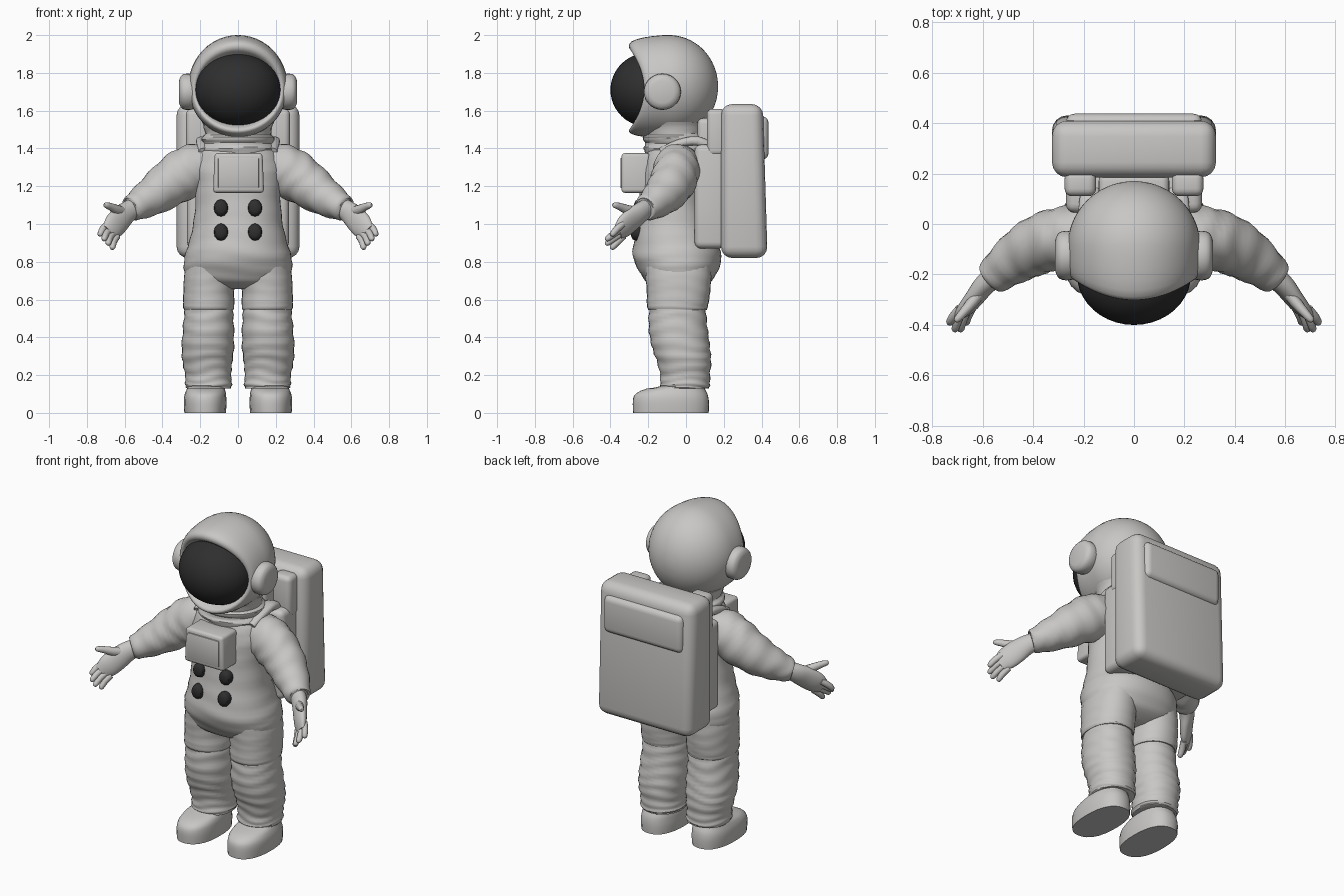
import bpy, bmesh, math
from mathutils import Vector, Matrix


def material(name, rgb):
    m = bpy.data.materials.new(name)
    m.diffuse_color = (*rgb, 1)
    return m


SUIT = material("suit_grey", (0.58, 0.57, 0.555))
DARK = material("dark_glass", (0.028, 0.028, 0.029))


def finish(name, bm, mat, mirror=False, angle=40):
    bmesh.ops.recalc_face_normals(bm, faces=bm.faces)
    me = bpy.data.meshes.new(name)
    bm.to_mesh(me)
    bm.free()
    me.materials.append(mat)
    ob = bpy.data.objects.new(name, me)
    bpy.context.collection.objects.link(ob)
    bpy.ops.object.select_all(action='DESELECT')
    bpy.context.view_layer.objects.active = ob
    ob.select_set(True)
    bpy.ops.object.shade_smooth_by_angle(angle=math.radians(angle))
    if mirror:
        mod = ob.modifiers.new("mirror", 'MIRROR')
        mod.use_mirror_merge = False
    return ob


def resample(st, sub):
    """Smooth interpolation between stations."""
    out = []
    for i in range(len(st) - 1):
        p0, p1, p2, p3 = (st[max(0, min(len(st) - 1, i + k))] for k in (-1, 0, 1, 2))
        for s in range(sub):
            t = s / sub
            out.append([b + 0.5 * t * (c - a + t * (2 * a - 5 * b + 4 * c - d + t * (3 * (b - c) + d - a)))
                        for a, b, c, d in zip(p0, p1, p2, p3)])
    return out + [list(st[-1])]


def loft(name, stations, ref=(1, 0, 0), sub=4, seg=28, mat=SUIT, mirror=False,
         power=2.0, fold=0.0, freq=2.0, bend=None, fixed=None, angle=40):
    """Rings (x, y, z, radius_a, radius_b) joined into a closed skin, with optional cloth folds."""
    st = resample(stations, sub)
    pts = [Vector(s[:3]) for s in st]
    bm = bmesh.new()
    rings = []
    for i, s in enumerate(st):
        t = Vector(fixed) if fixed else (pts[min(i + 1, len(pts) - 1)] - pts[max(i - 1, 0)]).normalized()
        r = Vector(ref)
        u = (r - t * r.dot(t)).normalized()
        v = t.cross(u)
        ring = []
        for k in range(seg):
            a = 2 * math.pi * k / seg
            c, d = math.cos(a), math.sin(a)
            sq = (abs(c) ** power + abs(d) ** power) ** (-1 / power)
            w = math.sin(freq * i + 1.3 * math.sin(2 * a + 0.25 * i) + 0.9 * math.cos(3 * a))
            q = sq * (1 + fold * w)
            p = pts[i] + u * (c * s[3] * q) + v * (d * s[4] * q)
            ring.append(bm.verts.new(bend(p) if bend else p))
        rings.append(ring)
    for r0, r1 in zip(rings, rings[1:]):
        for k in range(seg):
            n = (k + 1) % seg
            bm.faces.new((r0[k], r0[n], r1[n], r1[k]))
    bm.faces.new(rings[0])
    bm.faces.new(rings[-1])
    return finish(name, bm, mat, mirror, angle)


def box(name, lo, hi, bevel, mat=SUIT, mirror=False, shape=None, segs=4):
    lo, hi = Vector(lo), Vector(hi)
    bm = bmesh.new()
    bmesh.ops.create_cube(bm, size=1)
    for v in bm.verts:
        v.co = Vector([(l + h) / 2 + c * (h - l) for l, h, c in zip(lo, hi, v.co)])
        if shape:
            v.co = shape(v.co)
    bmesh.ops.bevel(bm, geom=bm.edges[:], offset=bevel, segments=segs, profile=0.5, affect='EDGES')
    return finish(name, bm, mat, mirror)


def ball(name, centre, radii, mat, mirror=False, u=32, v=20, rot=None):
    bm = bmesh.new()
    m = Matrix.Translation(centre) @ (rot or Matrix()) @ Matrix.Diagonal((*radii, 1))
    bmesh.ops.create_uvsphere(bm, u_segments=u, v_segments=v, radius=1, matrix=m)
    return finish(name, bm, mat, mirror)


# Helmet: round shell whose brow and chin reach forward around the opening
def brow(p):
    ramp = max(0, min(1.1, (-0.09 - p.y) / 0.125))
    p.y -= 0.085 * ramp * ((p.z - 1.715) / 0.23) ** 2
    return p


shell = [(0, -0.09 + 0.26 * math.cos(a), 1.728, 0.263 * math.sin(a), 0.272 * math.sin(a))
         for a in (math.radians(d) for d in range(4, 95, 10))]
shell += [(0, -0.16, 1.724, 0.261, 0.263), (0, -0.2, 1.72, 0.254, 0.246), (0, -0.218, 1.715, 0.243, 0.226),
          (0, -0.222, 1.712, 0.23, 0.207), (0, -0.21, 1.71, 0.218, 0.19), (0, -0.18, 1.71, 0.2, 0.17)]
loft("helmet", shell, sub=2, seg=48, bend=brow, fixed=(0, -1, 0))
ball("visor", (0, -0.2, 1.71), (0.226, 0.2, 0.196), DARK, u=40, v=24)

# Ear pods
loft("ear_pod", [(0.2, -0.125, 1.7, 0.08, 0.08), (0.25, -0.125, 1.7, 0.095, 0.097), (0.285, -0.125, 1.7, 0.094, 0.096),
                 (0.303, -0.125, 1.7, 0.082, 0.084), (0.312, -0.125, 1.7, 0.06, 0.062)],
     ref=(0, 0, 1), sub=2, mirror=True, fixed=(1, 0, 0))

# Neck collar
loft("collar", [(0, -0.05, 1.36, 0.19, 0.16), (0, -0.05, 1.40, 0.205, 0.175), (0, -0.05, 1.425, 0.185, 0.165),
                (0, -0.055, 1.455, 0.195, 0.175), (0, -0.06, 1.48, 0.175, 0.16), (0, -0.07, 1.54, 0.19, 0.17)],
     fold=0.012, fixed=(0, 0, 1))

# Torso and hips
loft("torso", [(0, -0.055, 1.44, 0.15, 0.13), (0, -0.06, 1.38, 0.205, 0.155), (0, -0.07, 1.29, 0.235, 0.165),
               (0, -0.075, 1.18, 0.225, 0.17), (0, -0.07, 1.05, 0.23, 0.185), (0, -0.06, 0.93, 0.252, 0.212),
               (0, -0.047, 0.83, 0.282, 0.235), (0, -0.04, 0.75, 0.285, 0.208), (0, -0.04, 0.69, 0.25, 0.165),
               (0, -0.04, 0.655, 0.15, 0.09)],
     sub=4, seg=40, power=2.2, fold=0.009, freq=1.7, fixed=(0, 0, 1))

# Legs: thigh sleeve overhanging a creased lower leg
loft("thigh", [(0.145, -0.04, 0.8, 0.125, 0.18), (0.15, -0.04, 0.72, 0.136, 0.175), (0.155, -0.04, 0.64, 0.134, 0.168),
               (0.155, -0.045, 0.57, 0.136, 0.162), (0.155, -0.045, 0.545, 0.131, 0.155)],
     mirror=True, power=2.2, fold=0.01, fixed=(0, 0, 1))
loft("lower_leg", [(0.155, -0.045, 0.58, 0.125, 0.15), (0.155, -0.045, 0.52, 0.13, 0.152),
                   (0.157, -0.04, 0.43, 0.136, 0.156), (0.16, -0.025, 0.34, 0.138, 0.153),
                   (0.162, -0.01, 0.27, 0.132, 0.143), (0.158, -0.005, 0.2, 0.122, 0.132),
                   (0.156, -0.005, 0.15, 0.124, 0.132), (0.156, -0.005, 0.13, 0.116, 0.125)],
     sub=5, mirror=True, power=2.2, fold=0.022, freq=1.5, fixed=(0, 0, 1))

# Boots
loft("boot", [(0.174, -0.08, 0.0, 0.11, 0.2), (0.174, -0.08, 0.045, 0.113, 0.202), (0.174, -0.08, 0.08, 0.112, 0.199),
              (0.172, -0.075, 0.105, 0.108, 0.187), (0.17, -0.055, 0.128, 0.1, 0.155),
              (0.166, -0.01, 0.145, 0.095, 0.112), (0.162, -0.005, 0.2, 0.095, 0.11)],
     sub=2, mirror=True, power=2.4, fixed=(0, 0, 1))

# Arms
loft("arm", [(0.15, -0.035, 1.325, 0.095, 0.1), (0.215, -0.045, 1.305, 0.125, 0.12), (0.285, -0.055, 1.265, 0.135, 0.122),
             (0.36, -0.075, 1.215, 0.124, 0.118), (0.435, -0.115, 1.16, 0.108, 0.107),
             (0.505, -0.165, 1.115, 0.088, 0.088), (0.56, -0.21, 1.083, 0.068, 0.07), (0.57, -0.218, 1.078, 0.055, 0.055)],
     ref=(0, 0, 1), sub=4, mirror=True, fold=0.03, freq=1.4)

# Gloves: palm, four fingers and a thumb
loft("palm", [(0.545, -0.2, 1.09, 0.05, 0.045), (0.59, -0.24, 1.06, 0.058, 0.042), (0.625, -0.285, 1.025, 0.066, 0.036),
              (0.66, -0.33, 0.985, 0.064, 0.03), (0.685, -0.36, 0.955, 0.045, 0.018)],
     ref=(0.3, 0, 1), mirror=True)
for i in range(4):
    f = i / 3
    base = Vector((0.69 - 0.05 * f, -0.335 + 0.005 * f, 1.0 - 0.065 * f))
    tip = Vector((0.73 - 0.065 * f, -0.39 - 0.03 * math.sin(math.pi * f), 0.945 - 0.07 * f))
    mid = (base + tip) / 2 + Vector((0.006, -0.004, 0))
    loft("finger_%d" % (i + 1), [(*base, 0.018, 0.018), (*mid, 0.019, 0.018), (*tip, 0.015, 0.015),
                                 (*(tip + (tip - mid) * 0.25), 0.006, 0.006)],
         ref=(0, 0, 1), sub=2, seg=10, mirror=True)
loft("thumb", [(0.6, -0.255, 1.06, 0.03, 0.026), (0.64, -0.31, 1.075, 0.026, 0.023), (0.675, -0.35, 1.092, 0.02, 0.018),
               (0.7, -0.378, 1.1, 0.015, 0.014), (0.708, -0.386, 1.102, 0.006, 0.006)],
     ref=(0, 0, 1), sub=2, seg=12, mirror=True)

# Chest control box
box("chest_box", (-0.132, -0.342, 1.165), (0.138, -0.19, 1.375), 0.018, segs=3,
    shape=lambda p: Vector((p.x * (0.94 if p.z > 1.3 else 1), p.y, p.z)))
box("chest_panel", (-0.105, -0.348, 1.19), (0.11, -0.338, 1.35), 0.004, segs=2)

# Front knobs
for z, y in ((1.085, -0.245), (0.957, -0.26)):
    loft("knob", [(0.09, y + 0.04, z, 0.036, 0.042), (0.09, y - 0.005, z, 0.038, 0.046), (0.09, y - 0.022, z, 0.032, 0.038),
                  (0.09, y - 0.03, z, 0.018, 0.022)],
         sub=1, seg=12, mat=DARK, mirror=True, fixed=(0, -1, 0))


# Backpack: main case leaning slightly, flap, inner frame and shoulder pads
def lean(p):
    if p.y > 0.3 and p.z > 1.2:
        p.y -= 0.025
    return p


box("backpack", (-0.325, 0.185, 0.82), (0.325, 0.432, 1.635), 0.06, shape=lean)
box("backpack_flap", (-0.27, 0.34, 1.34), (0.27, 0.437, 1.57), 0.035)
box("backpack_frame", (-0.27, 0.045, 0.87), (0.27, 0.21, 1.42), 0.035)
box("shoulder_pad", (0.15, 0.11, 1.36), (0.275, 0.21, 1.61), 0.03, mirror=True)
box("neck_brace", (-0.14, 0.06, 1.36), (0.14, 0.2, 1.56), 0.03)

# Harness straps running over the shoulders
loft("strap", [(0.17, 0.13, 1.4, 0.04, 0.03), (0.18, 0.06, 1.44, 0.04, 0.025), (0.18, -0.04, 1.425, 0.04, 0.022),
               (0.17, -0.13, 1.385, 0.038, 0.02)], sub=3, seg=16, mirror=True, power=3)
